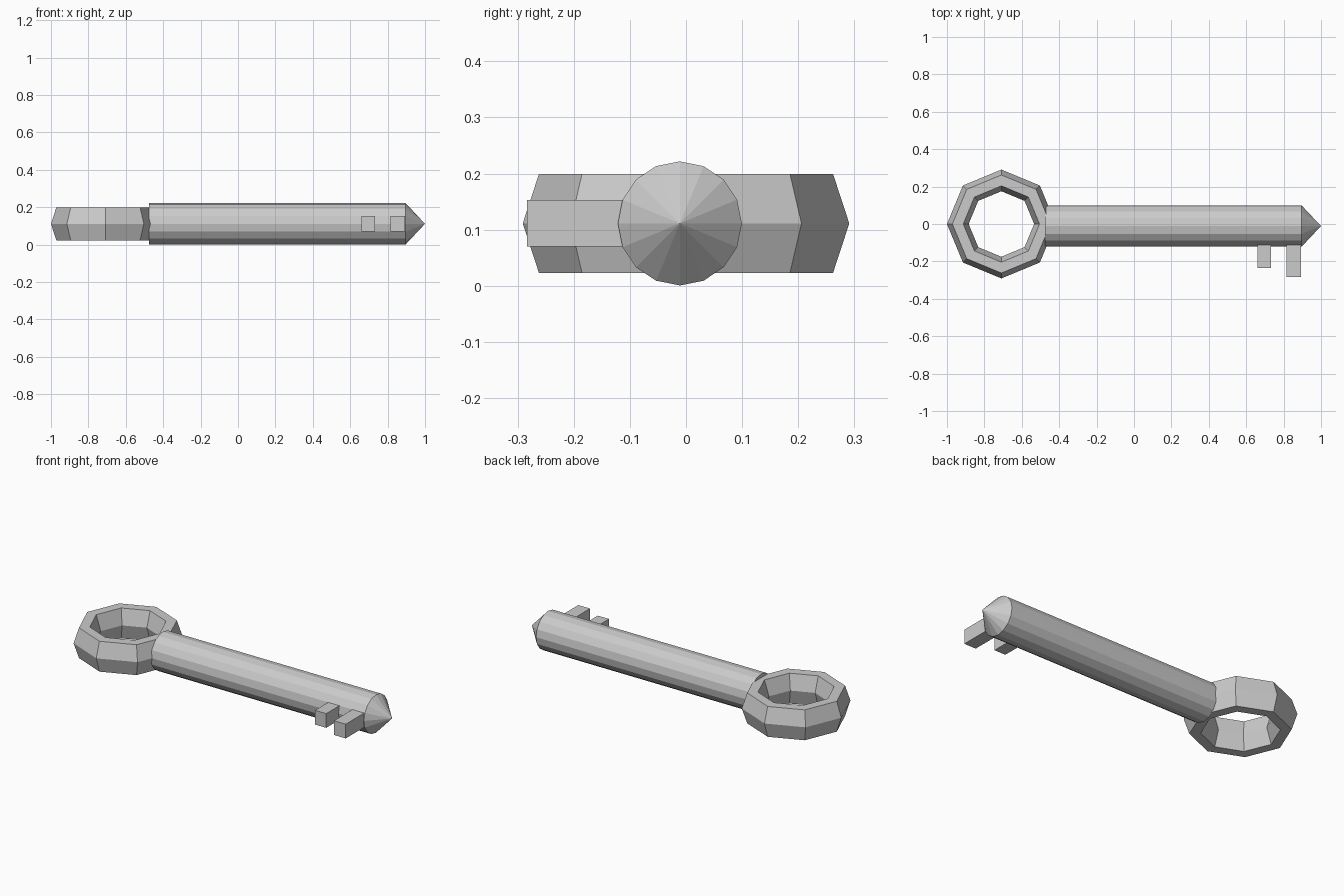
import bpy, bmesh, math
from mathutils import Matrix

if "Cube" in bpy.data.objects:
    bpy.data.objects.remove(bpy.data.objects["Cube"])

AXIS_Z = 0.111


def add_object(name, bm):
    bmesh.ops.recalc_face_normals(bm, faces=bm.faces)
    mesh = bpy.data.meshes.new(name)
    bm.to_mesh(mesh)
    bm.free()
    obj = bpy.data.objects.new(name, mesh)
    bpy.context.collection.objects.link(obj)
    return obj


def box(name, lo, hi):
    bm = bmesh.new()
    bmesh.ops.create_cube(bm, size=1)
    for v in bm.verts:
        v.co = [(a + b) / 2 + c * (b - a) for a, b, c in zip(lo, hi, v.co)]
    return add_object(name, bm)


# Octagonal ring handle with a tall hexagonal cross-section
bpy.ops.mesh.primitive_torus_add(
    major_segments=8, minor_segments=6, major_radius=0.233, minor_radius=0.058,
    location=(-0.709, 0, AXIS_Z))
ring = bpy.context.object
ring.name = "ring_handle"
ring.scale.z = 1.76

# Sixteen-sided shaft along x, with its far cap drawn out into a cone tip
start, end, tip = -0.476, 0.896, 1.0
bm = bmesh.new()
bmesh.ops.create_cone(
    bm, cap_ends=True, segments=16, radius1=0.1105, radius2=0.1105, depth=end - start,
    matrix=Matrix.Translation(((start + end) / 2, -0.011, AXIS_Z))
    @ Matrix.Rotation(math.pi / 2, 4, 'Y'))
bm.normal_update()
cap = max(bm.faces, key=lambda f: f.calc_center_median().x)
point = bmesh.ops.poke(bm, faces=[cap])["verts"][0]
point.co.x = tip
add_object("shaft", bm)

# Two teeth on the front side, rooted inside the shaft
for name, x0, x1, y in (("short_tooth", 0.66, 0.732, -0.234),
                        ("long_tooth", 0.816, 0.892, -0.283)):
    box(name, (x0, y, 0.07), (x1, -0.06, 0.153))
